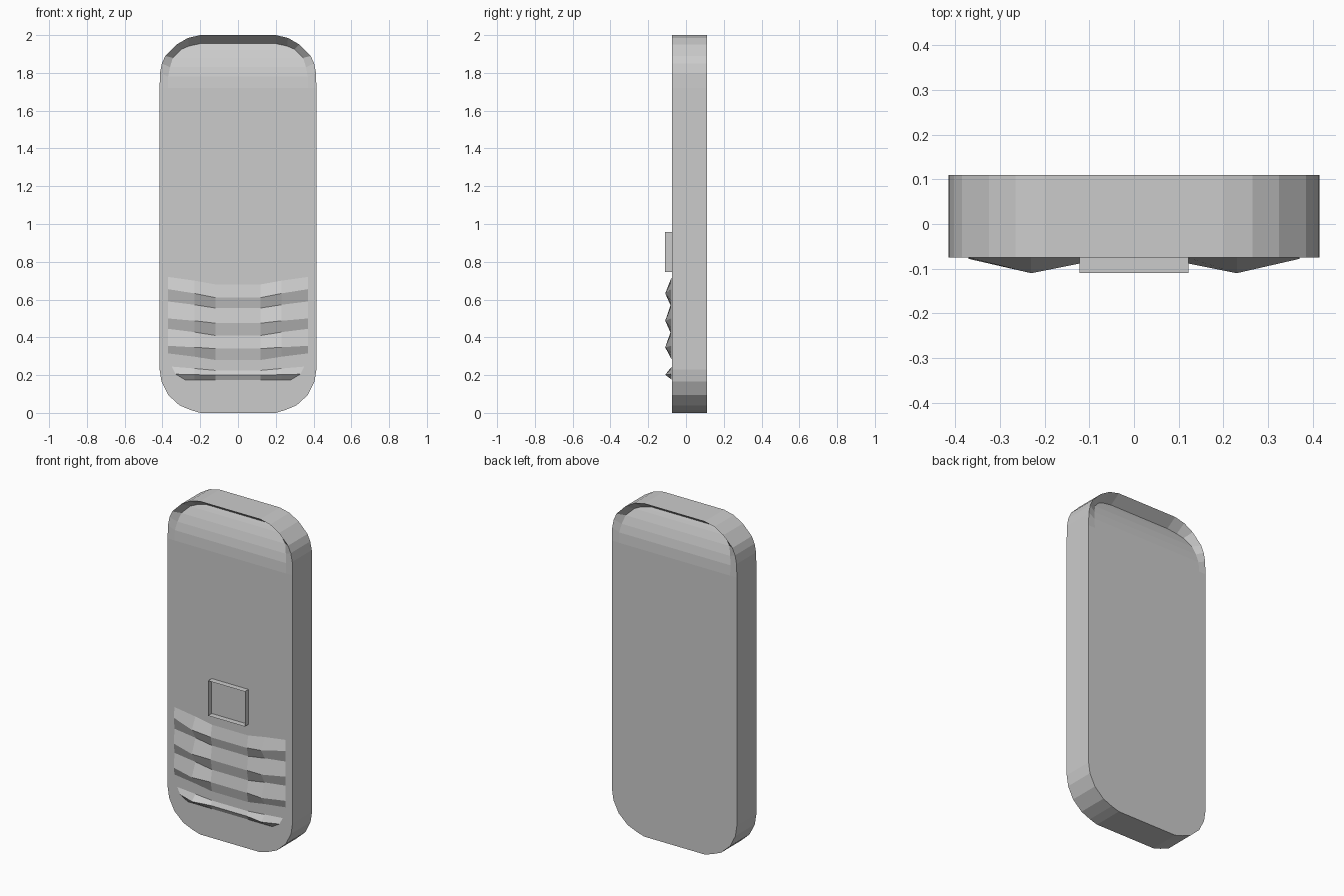
import bpy
import bmesh

if "Cube" in bpy.data.objects:
    bpy.data.objects.remove(bpy.data.objects["Cube"])

FRONT, BACK = -0.075, 0.11


def make_object(name, bm, fix_normals=True):
    bmesh.ops.remove_doubles(bm, verts=bm.verts, dist=0.0005)
    if fix_normals:
        bmesh.ops.recalc_face_normals(bm, faces=bm.faces)
    mesh = bpy.data.meshes.new(name)
    bm.to_mesh(mesh)
    bm.free()
    obj = bpy.data.objects.new(name, mesh)
    bpy.context.collection.objects.link(obj)
    return obj


def face(bm, *points):
    return bm.faces.new([bm.verts.new(p) for p in points])


# Body: right half of the outline, and the dished panel inside the top rim
lower = [(0.20, 0.0), (0.25, 0.015), (0.31, 0.04), (0.37, 0.095),
         (0.405, 0.165), (0.415, 0.23)]
upper = [(0.415, 1.72), (0.413, 1.80), (0.403, 1.85), (0.385, 1.89),
         (0.325, 1.95), (0.265, 1.985), (0.20, 2.0)]
inner = [(0.37, 1.72), (0.37, 1.78), (0.36, 1.83), (0.345, 1.88),
         (0.30, 1.925), (0.26, 1.942), (0.20, 1.955)]


def dish(z):
    return 0.065 * (max(z - 1.72, 0) / 0.235) ** 2


bm = bmesh.new()
right = lower + upper
loop = right + [(-x, z) for x, z in reversed(right)]
for (xa, za), (xb, zb) in zip(loop, loop[1:] + loop[:1]):
    face(bm, (xa, FRONT, za), (xb, FRONT, zb), (xb, BACK, zb), (xa, BACK, za))
for y, inward in ((FRONT, 1), (BACK, -1)):
    # flat lower panel
    flat = lower + [upper[0], inner[0]]
    flat += [(-x, z) for x, z in reversed(flat)]
    face(bm, *[(x, y, z) for x, z in flat])
    out = [(x, y, z) for x, z in upper]
    ins = [(x, y + inward * dish(z), z) for x, z in inner]
    flip = lambda p: (-p[0], p[1], p[2])
    for i in range(len(upper) - 1):
        rim = [out[i], out[i + 1], ins[i + 1], ins[i]]
        face(bm, *rim)
        face(bm, *[flip(p) for p in rim])
        face(bm, ins[i], ins[i + 1], flip(ins[i + 1]), flip(ins[i]))
    face(bm, out[-1], flip(out[-1]), flip(ins[-1]), ins[-1])
make_object("body", bm)

# Navigation button: thin raised open frame
bm = bmesh.new()
corners = [(-0.122, 0.747), (0.122, 0.747), (0.122, 0.957), (-0.122, 0.957)]
for (xa, za), (xb, zb) in zip(corners, corners[1:] + corners[:1]):
    face(bm, (xa, FRONT, za), (xb, FRONT, zb), (xb, -0.11, zb), (xa, -0.11, za))
make_object("button_frame", bm)

# Keypad rows: wedge ridges, (edge z, centre z) for top, crest and bottom
rows = [((0.72, 0.68), (0.655, 0.61), (0.59, 0.555)),
        ((0.59, 0.555), (0.50, 0.475), (0.445, 0.41)),
        ((0.445, 0.41), (0.355, 0.34), (0.315, 0.28)),
        ((0.245, 0.225), (0.205, 0.20), (0.175, 0.175))]
widths = [(0.37, 0.37, 0.37)] * 3 + [(0.35, 0.33, 0.28)]
for n, (row, width) in enumerate(zip(rows, widths), 1):
    bm = bmesh.new()
    lines = []
    for k, ((ze, zc), w) in enumerate(zip(row, width)):
        crest = (-0.078, -0.11, -0.088) if k == 1 else (-0.0755,) * 3
        half = [(w, crest[0], ze), (0.23, crest[1], (ze + zc) / 2),
                (0.12, crest[2], zc)]
        lines.append([(-x, y, z) for x, y, z in half] + half[::-1])
    for a, b in zip(lines, lines[1:]):
        for i in range(5):
            face(bm, a[i], b[i], b[i + 1], a[i + 1])
    make_object(f"key_row_{n}", bm, fix_normals=False)
